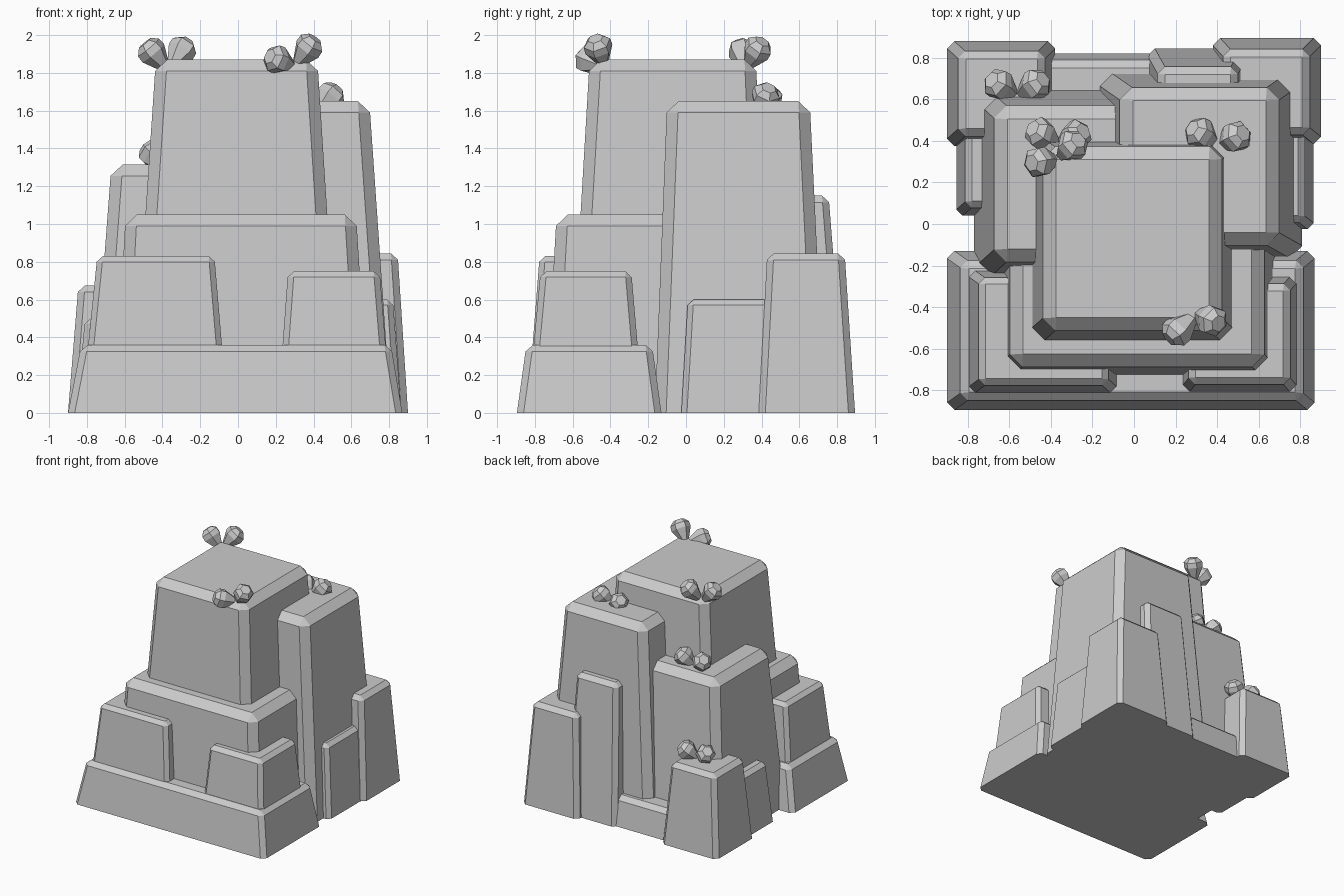
import bpy, bmesh, math
from mathutils import Vector

if "Cube" in bpy.data.objects:
    bpy.data.objects.remove(bpy.data.objects["Cube"])


def finish(bm, name):
    bmesh.ops.recalc_face_normals(bm, faces=bm.faces)
    mesh = bpy.data.meshes.new(name)
    bm.to_mesh(mesh)
    bm.free()
    ob = bpy.data.objects.new(name, mesh)
    bpy.context.collection.objects.link(ob)
    return ob


def block(name, height, bevel, low, high):
    """Tapered block: low/high = (x0, x1, y0, y1) at the floor and at the top."""
    bm = bmesh.new()
    bmesh.ops.create_cube(bm, size=2)
    for v in bm.verts:
        r = high if v.co.z > 0 else low
        v.co = (r[1] if v.co.x > 0 else r[0],
                r[3] if v.co.y > 0 else r[2],
                height if v.co.z > 0 else 0)
    # chamfer every edge that is not on the floor
    edges = [e for e in bm.edges if max(v.co.z for v in e.verts) > 0.01]
    bmesh.ops.bevel(bm, geom=edges, offset=bevel, segments=1,
                    profile=0.5, affect='EDGES')
    return finish(bm, name)


def pebble(name, centre, anchor, spin):
    """Faceted egg-shaped stone whose narrow end points at the anchor."""
    bm = bmesh.new()
    profile = [(-0.09, 0.03), (0.005, 0.076), (0.045, 0.074), (0.076, 0.042)]
    n = 6
    rings = []
    for t, r in profile:
        rings.append([bm.verts.new((r * math.cos(spin + i * math.tau / n),
                                    r * math.sin(spin + i * math.tau / n), t))
                      for i in range(n)])
    for a, b in zip(rings, rings[1:]):
        for i in range(n):
            j = (i + 1) % n
            bm.faces.new((a[i], a[j], b[j], b[i]))
    bm.faces.new(rings[0][::-1])
    bm.faces.new(rings[-1])
    ob = finish(bm, name)
    axis = Vector(centre) - Vector(anchor)
    ob.rotation_mode = 'QUATERNION'
    ob.rotation_quaternion = axis.to_track_quat('Z', 'Y')
    ob.location = centre
    return ob


# Main rock masses
block("front_ledge", 0.36, 0.035, (-0.90, 0.87, -0.895, -0.13), (-0.83, 0.81, -0.845, -0.18))
block("main_tower", 1.87, 0.06, (-0.56, 0.54, -0.62, 0.45), (-0.435, 0.42, -0.51, 0.37))
block("middle_step", 1.05, 0.06, (-0.65, 0.69, -0.745, 0.20), (-0.595, 0.625, -0.685, 0.15))
block("right_tower", 1.65, 0.06, (-0.18, 0.81, -0.165, 0.735), (-0.065, 0.695, -0.10, 0.655))
block("left_tower", 1.315, 0.06, (-0.77, 0.08, -0.27, 0.66), (-0.67, 0.0, -0.18, 0.565))

# Front steps
block("front_left_step", 0.83, 0.03, (-0.83, -0.055, -0.84, -0.20), (-0.745, -0.125, -0.775, -0.26))
block("front_right_step", 0.75, 0.032, (0.21, 0.81, -0.84, -0.225), (0.265, 0.75, -0.77, -0.29))

# Back corners, side slabs and back pieces
block("back_right_corner", 0.845, 0.035, (0.38, 0.90, 0.385, 0.895), (0.43, 0.845, 0.43, 0.84))
block("back_left_corner", 0.675, 0.035, (-0.90, -0.38, 0.375, 0.88), (-0.845, -0.43, 0.425, 0.83))
block("left_slab", 0.50, 0.03, (-0.855, -0.50, 0.04, 0.50), (-0.81, -0.52, 0.08, 0.46))
block("right_slab", 0.60, 0.03, (0.50, 0.865, -0.025, 0.48), (0.52, 0.82, 0.01, 0.45))
block("back_pillar", 1.15, 0.035, (0.065, 0.55, 0.35, 0.845), (0.115, 0.50, 0.40, 0.755))
block("back_wall", 0.24, 0.035, (-0.55, 0.30, 0.30, 0.82), (-0.52, 0.27, 0.32, 0.785))

# Pairs of pebbles: two centres and the point where their tips meet
pairs = {
    "tower_front": ((0.22, -0.505, 1.865), (0.365, -0.46, 1.922), (0.30, -0.43, 1.83)),
    "tower_back": ((-0.445, 0.30, 1.90), (-0.305, 0.37, 1.91), (-0.37, 0.31, 1.81)),
    "right_tower": ((0.33, 0.43, 1.655), (0.48, 0.415, 1.665), (0.41, 0.38, 1.58)),
    "left_tower": ((-0.44, 0.43, 1.36), (-0.29, 0.42, 1.36), (-0.36, 0.38, 1.28)),
    "back_corner": ((-0.64, 0.665, 0.73), (-0.485, 0.665, 0.72), (-0.56, 0.615, 0.64)),
}
for k, (name, (a, b, tip)) in enumerate(pairs.items()):
    pebble(name + "_pebble_a", a, tip, 0.2 + k * 0.4)
    pebble(name + "_pebble_b", b, tip, 0.6 + k * 0.4)
